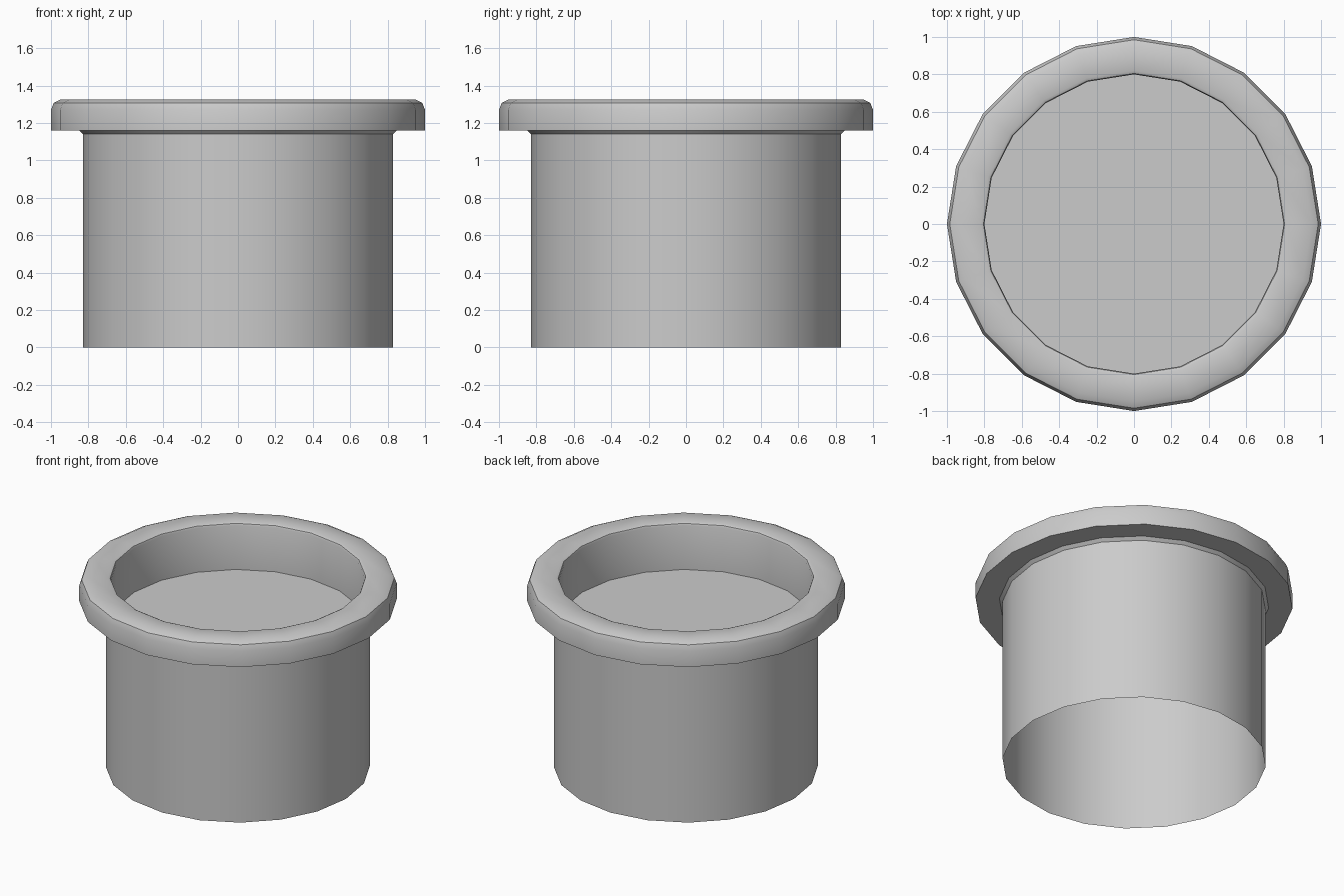
import bpy, bmesh, math

if "Cube" in bpy.data.objects:
    bpy.data.objects.remove(bpy.data.objects["Cube"])

SIDES = 20
SOIL_Z = 1.0
INNER_R = 0.80


def finish(name, bm):
    mesh = bpy.data.meshes.new(name)
    bm.to_mesh(mesh)
    bm.free()
    obj = bpy.data.objects.new(name, mesh)
    bpy.context.collection.objects.link(obj)
    bpy.ops.object.select_all(action='DESELECT')
    obj.select_set(True)
    bpy.context.view_layer.objects.active = obj
    bpy.ops.object.shade_smooth_by_angle(angle=math.radians(35))
    return obj


def ring(bm, r, z):
    step = 2 * math.pi / SIDES
    return [bm.verts.new((r * math.cos(i * step), r * math.sin(i * step), z))
            for i in range(SIDES)]


def lathe(name, profile):
    # Profile runs up the outside and down the inside, so faces point outward
    bm = bmesh.new()
    rings = [ring(bm, r, z) for r, z in profile]
    for a, b in zip(rings, rings[1:]):
        for i in range(SIDES):
            j = (i + 1) % SIDES
            bm.faces.new((a[i], a[j], b[j], b[i]))
    return finish(name, bm)


# Pot: open-bottomed wall, small flare, overhanging rim, inner wall
lathe("pot", [
    (0.83, 0.0), (0.83, 1.14), (0.85, 1.16), (1.0, 1.16),
    (1.0, 1.27), (0.985, 1.308), (0.95, 1.325),
    (0.82, 1.325), (0.805, 1.318), (INNER_R, 1.305), (INNER_R, SOIL_Z),
])

# Soil: flat disc closing the inside of the pot
bm = bmesh.new()
bm.faces.new(ring(bm, INNER_R, SOIL_Z))
finish("soil", bm)
